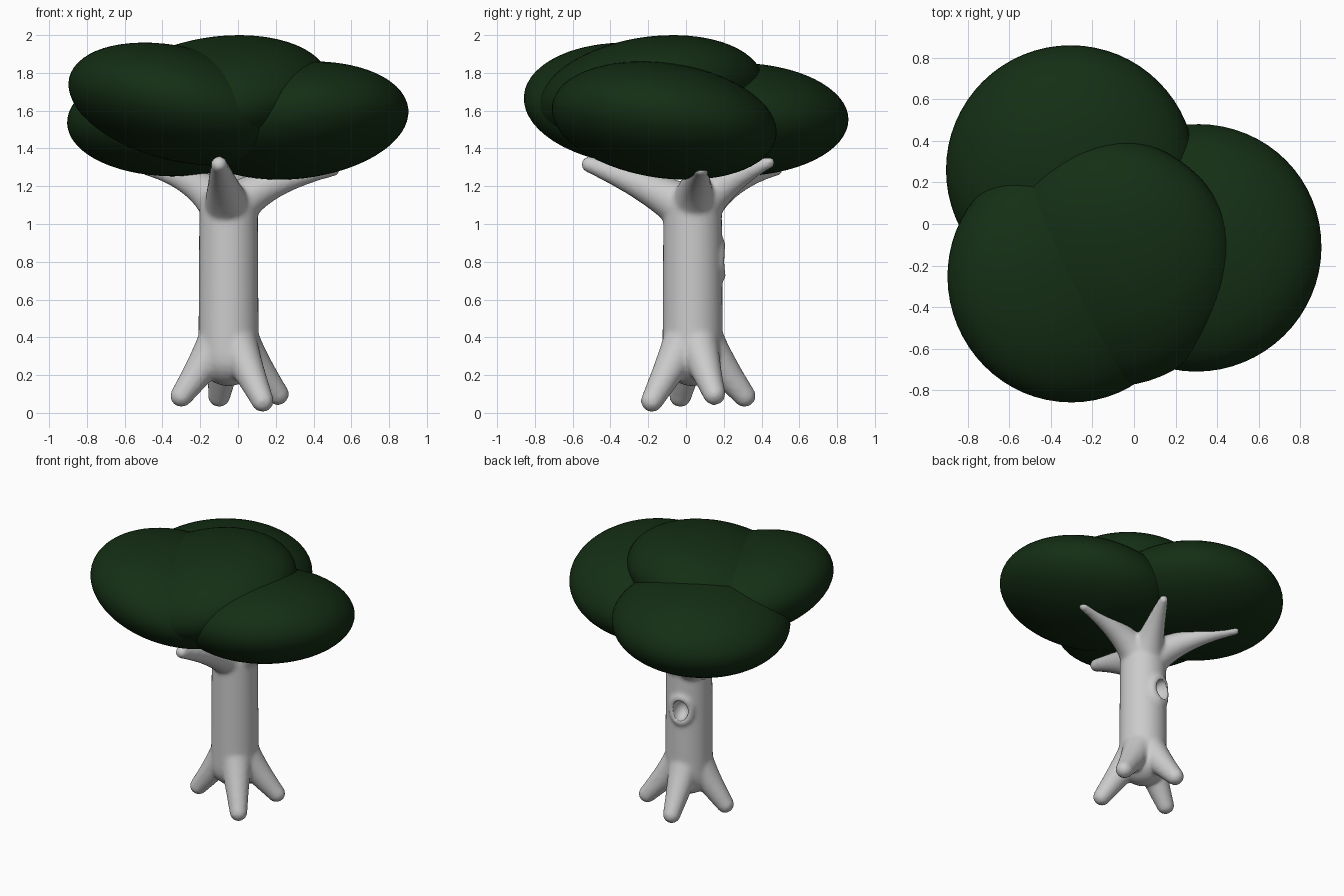
import bpy, bmesh
from math import radians, sin, cos, atan2, tau
from mathutils import Vector, Matrix, Euler
from mathutils.geometry import interpolate_bezier

if "Cube" in bpy.data.objects:
    bpy.data.objects.remove(bpy.data.objects["Cube"])

green = bpy.data.materials.new("leaf_green")
green.diffuse_color = (0.007, 0.027, 0.007, 1)
green.use_nodes = True
green.node_tree.nodes["Principled BSDF"].inputs["Base Color"].default_value = green.diffuse_color


def mesh_object(name, bm):
    me = bpy.data.meshes.new(name)
    bm.to_mesh(me)
    bm.free()
    ob = bpy.data.objects.new(name, me)
    bpy.context.collection.objects.link(ob)
    return ob


def ellipsoid(name, loc, scale, rot):
    bm = bmesh.new()
    m = Matrix.LocRotScale(Vector(loc), Euler([radians(a) for a in rot]), Vector(scale))
    bmesh.ops.create_uvsphere(bm, u_segments=64, v_segments=32, radius=1, matrix=m)
    for f in bm.faces:
        f.smooth = True
    return mesh_object(name, bm)


def ball(bm, p, r):
    bmesh.ops.create_icosphere(bm, subdivisions=3, radius=r, matrix=Matrix.Translation(p))


def limb(bm, start, mid, end, r0, r1, n=24):
    """Tapered curved limb swept as a chain of balls."""
    a, b, c = Vector(start), Vector(mid), Vector(end)
    pts = interpolate_bezier(a, a.lerp(b, 2 / 3), c.lerp(b, 2 / 3), c, n)
    for i, p in enumerate(pts):
        t = i / (n - 1)
        ball(bm, p, r0 + (r1 - r0) * t ** 0.75)


# Foliage: four tilted flattened clumps
clumps = [
    ("foliage_front", (-0.31, -0.26, 1.635), (-4, 13.5, 0)),
    ("foliage_back", (-0.305, 0.26, 1.553), (0, -2, 0)),
    ("foliage_right", (0.305, -0.115, 1.548), (-8, -6, 0)),
    ("foliage_top", (-0.11, -0.185, 1.683), (8, -8, 0)),
]
for name, loc, rot in clumps:
    ob = ellipsoid(name, loc, (0.6, 0.6, 0.3), rot)
    ob.data.materials.append(green)

# Trunk column
CX, CY = -0.05, 0.035
bm = bmesh.new()
bmesh.ops.create_cone(bm, cap_ends=True, segments=48, radius1=0.16, radius2=0.155, depth=0.8,
                      matrix=Matrix.Translation((CX, CY, 0.7)))
ball(bm, Vector((CX, CY, 0.3)), 0.16)
ball(bm, Vector((CX, CY, 1.08)), 0.155)

# Roots
for x, y, z in [(0.13, -0.18, 0.064), (0.21, 0.15, 0.1), (-0.1, 0.31, 0.09), (-0.3, -0.03, 0.09)]:
    d = Vector((x - CX, y - CY, 0))
    start = Vector((CX, CY, 0.42)) + d * 0.1
    limb(bm, start, Vector((CX, CY, 0.26)) + d * 0.5, (x, y, z), 0.13, 0.06)

# Branches: bend point, tip, tip radius
for mid, tip, r in [((-0.08, -0.18, 1.2), (-0.1, -0.51, 1.315), 0.045),
                    ((0.1, 0.05, 1.23), (0.5, 0.08, 1.29), 0.04),
                    ((0.0, 0.2, 1.24), (0.11, 0.44, 1.325), 0.032),
                    ((-0.2, 0.2, 1.25), (-0.48, 0.48, 1.285), 0.032)]:
    limb(bm, (CX, CY, 1.06), mid, tip, 0.145, r)

# Raised rim of the hollow
facing, HZ = atan2(0.97, -0.22), 0.81
for i in range(28):
    t = tau * i / 28
    a = facing + 0.47 * cos(t)
    ball(bm, Vector((CX + 0.148 * cos(a), CY + 0.148 * sin(a), HZ + 0.09 * sin(t))), 0.028)
trunk = mesh_object("trunk", bm)

# Cutter for the hollow
cutter = ellipsoid("hollow_cutter", (CX + 0.16 * cos(facing), CY + 0.16 * sin(facing), HZ),
                   (0.08, 0.055, 0.075), (0, 0, facing * 360 / tau))
cutter.hide_render = True

# Fuse, carve and soften
remesh = trunk.modifiers.new("fuse", 'REMESH')
remesh.mode = 'VOXEL'
remesh.voxel_size = 0.014
remesh.use_smooth_shade = True
carve = trunk.modifiers.new("carve", 'BOOLEAN')
carve.operation = 'DIFFERENCE'
carve.object = cutter
soft = trunk.modifiers.new("soften", 'SMOOTH')
soft.factor = 0.5
soft.iterations = 6
bpy.context.view_layer.objects.active = trunk
for name in ("fuse", "carve", "soften"):
    bpy.ops.object.modifier_apply(modifier=name)
bpy.data.objects.remove(cutter)
